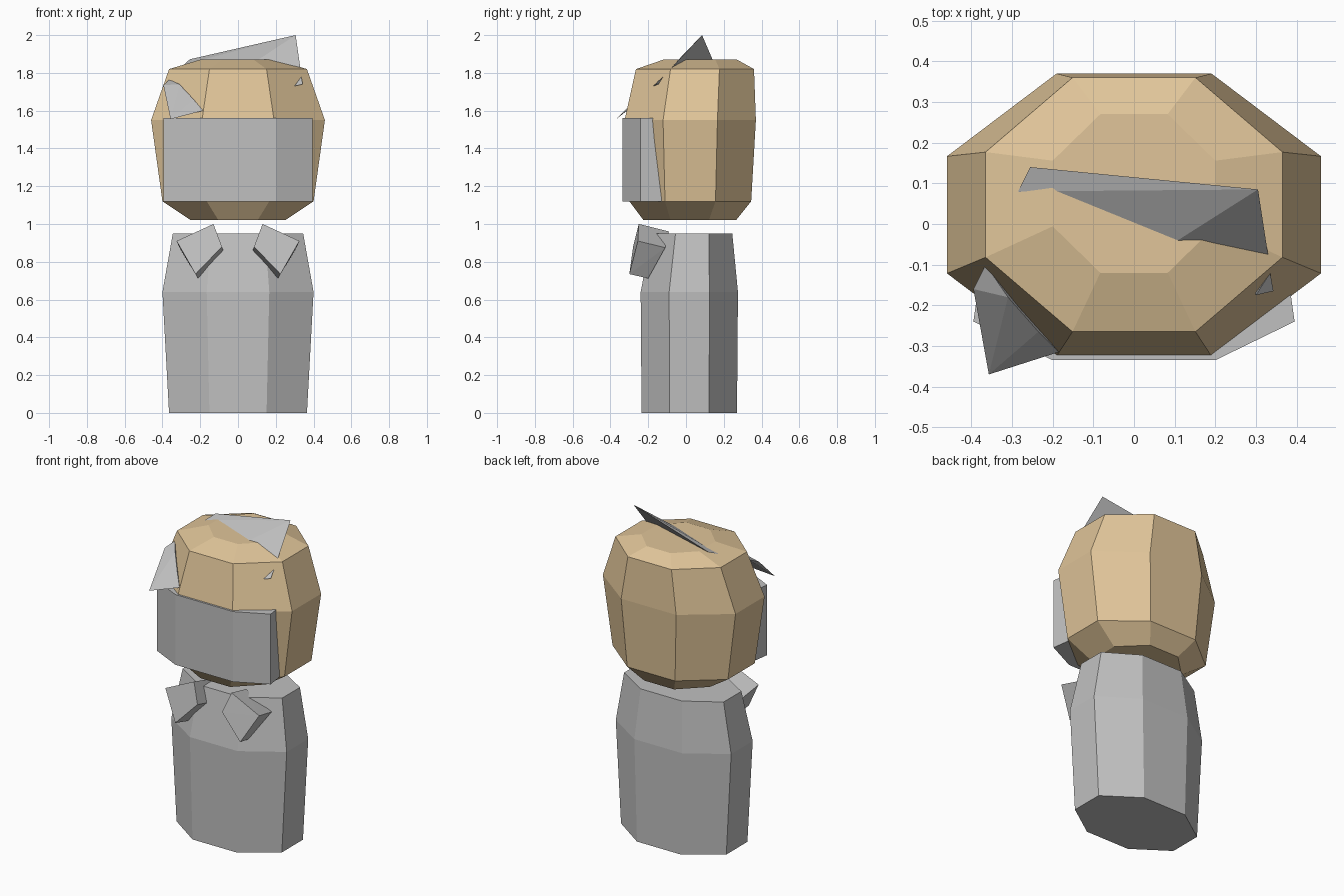
import bpy, bmesh, math
from mathutils import Vector

cube = bpy.data.objects.get("Cube")
if cube:
    bpy.data.objects.remove(cube, do_unlink=True)


def material(name, rgb):
    mat = bpy.data.materials.new(name)
    mat.use_nodes = True
    color = (*rgb, 1.0)
    mat.diffuse_color = color
    mat.node_tree.nodes["Principled BSDF"].inputs["Base Color"].default_value = color
    return mat


TAN = material("tan", (0.75, 0.56, 0.32))
GREY = material("grey", (0.53, 0.53, 0.53))


def finish(bm, name, mat):
    bmesh.ops.recalc_face_normals(bm, faces=bm.faces)
    mesh = bpy.data.meshes.new(name)
    bm.to_mesh(mesh)
    bm.free()
    mesh.materials.append(mat)
    obj = bpy.data.objects.new(name, mesh)
    bpy.context.collection.objects.link(obj)
    return obj


def loft(bm, loops):
    """Bridge closed loops of points and cap both ends."""
    rings = [[bm.verts.new(p) for p in loop] for loop in loops]
    n = len(rings[0])
    for a, b in zip(rings, rings[1:]):
        for i in range(n):
            j = (i + 1) % n
            bm.faces.new((a[i], a[j], b[j], b[i]))
    bm.faces.new(rings[0][::-1])
    bm.faces.new(rings[-1])


def octagon(z, half_width, front, back):
    r = 1 / math.cos(math.pi / 8)
    cy, half_depth = (front + back) / 2, (back - front) / 2
    angles = [math.pi / 8 + i * math.pi / 4 for i in range(8)]
    return [(half_width * r * math.cos(a), cy + half_depth * r * math.sin(a), z)
            for a in angles]


def stacked(name, mat, sections):
    bm = bmesh.new()
    loft(bm, [octagon(*s) for s in sections])
    return finish(bm, name, mat)


def shard(name, mat, points):
    """Convex faceted piece through the given corners."""
    bm = bmesh.new()
    verts = [bm.verts.new(p) for p in points]
    res = bmesh.ops.convex_hull(bm, input=verts)
    loose = [v for v in bm.verts if not v.link_faces]
    bmesh.ops.delete(bm, geom=loose, context='VERTS')
    return finish(bm, name, mat)


# Body and head: octagonal sections (height, half width, front, back)
stacked("body", GREY, [(0, 0.365, -0.235, 0.27), (0.64, 0.40, -0.24, 0.275),
                       (0.95, 0.345, -0.18, 0.245)])
stacked("head", TAN, [(1.02, 0.25, -0.225, 0.265), (1.12, 0.40, -0.30, 0.345),
                      (1.55, 0.46, -0.325, 0.37), (1.82, 0.365, -0.265, 0.36),
                      (1.87, 0.20, -0.12, 0.27)])

# Face mask wrapping the front of the head
half = [(0.2, -0.335), (0.395, -0.24), (0.375, -0.1)]
plan = half + [(-x, y) for x, y in reversed(half)]
bm = bmesh.new()
loft(bm, [[(x, y, z) for x, y in plan] for z in (1.12, 1.56)])
finish(bm, "mask", GREY)

# Collar points, mirrored left and right
outer = [(0.13, -0.25, 1.0), (0.325, -0.255, 0.91), (0.225, -0.30, 0.735), (0.085, -0.28, 0.88)]
inner = [(0.12, -0.09, 0.96), (0.31, -0.11, 0.875), (0.212, -0.20, 0.712), (0.075, -0.15, 0.85)]
for side, name in ((1, "left_collar"), (-1, "right_collar")):
    shard(name, GREY, [(side * x, y, z) for x, y, z in outer + inner])

# Hair crest and brow tufts
shard("hair_crest", GREY, [(0.305, 0.085, 2.0), (-0.285, 0.08, 1.845),
                           (-0.255, 0.14, 1.872), (0.1, -0.045, 1.865),
                           (0.33, -0.078, 1.825)])
shard("right_tuft", GREY, [(-0.357, -0.37, 1.555), (-0.395, -0.16, 1.735),
                           (-0.365, -0.1, 1.765), (-0.31, -0.18, 1.74),
                           (-0.235, -0.265, 1.66), (-0.185, -0.315, 1.6)])
shard("left_tuft", GREY, [(0.3, -0.175, 1.73), (0.335, -0.12, 1.78),
                          (0.343, -0.165, 1.74), (0.28, -0.1, 1.74)])
